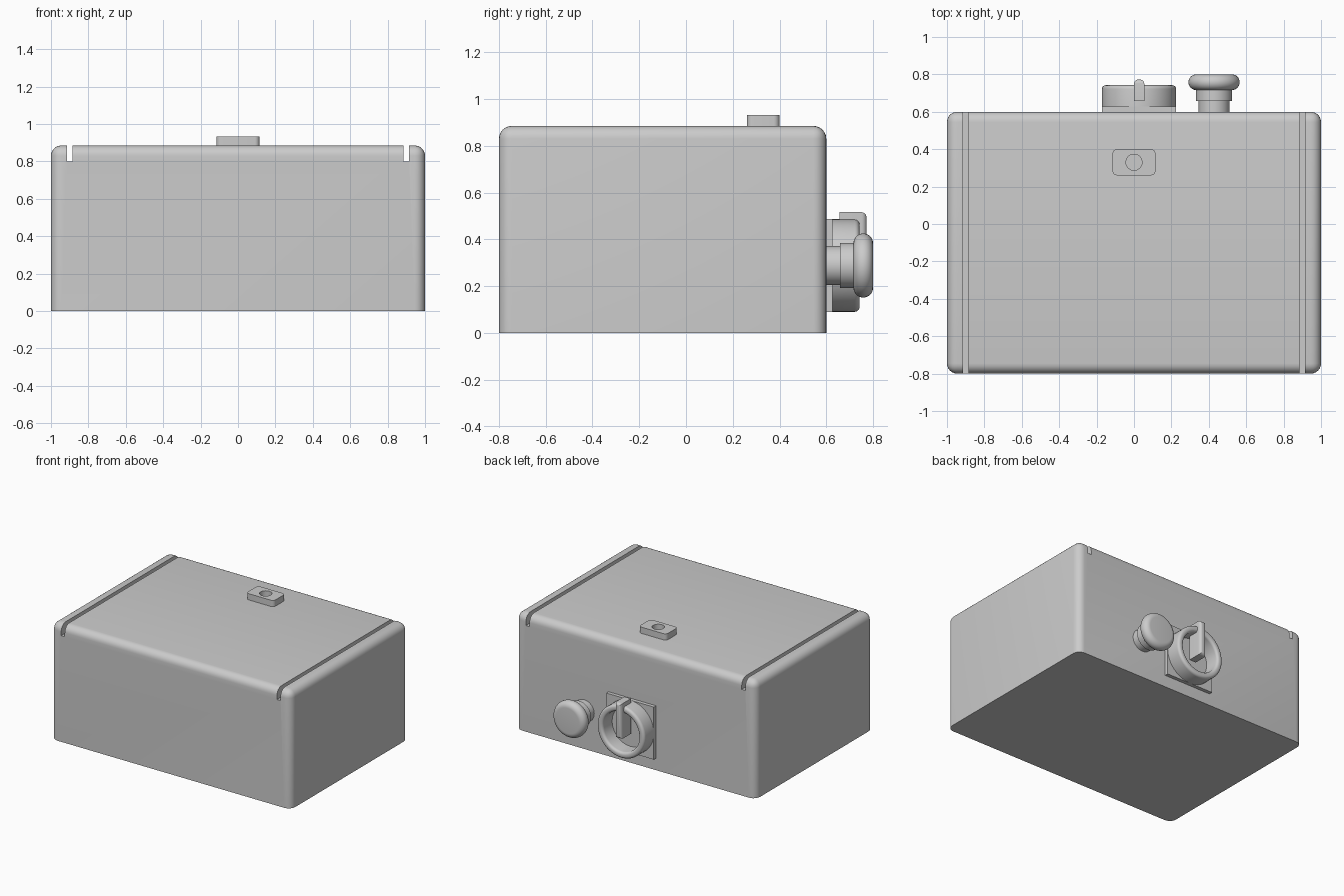
import bpy, bmesh, math
from mathutils import Matrix, Vector

if "Cube" in bpy.data.objects:
    bpy.data.objects.remove(bpy.data.objects["Cube"])

grey = bpy.data.materials.new("plain_grey")
grey.use_nodes = True
grey.diffuse_color = (0.6, 0.6, 0.6, 1)
grey.node_tree.nodes["Principled BSDF"].inputs["Base Color"].default_value = (0.6, 0.6, 0.6, 1)


def finish(name, bm):
    bmesh.ops.recalc_face_normals(bm, faces=bm.faces)
    mesh = bpy.data.meshes.new(name)
    bm.to_mesh(mesh)
    bm.free()
    mesh.materials.append(grey)
    obj = bpy.data.objects.new(name, mesh)
    bpy.context.collection.objects.link(obj)
    return obj


def smooth(obj):
    bpy.ops.object.select_all(action='DESELECT')
    obj.select_set(True)
    bpy.context.view_layer.objects.active = obj
    bpy.ops.object.shade_smooth_by_angle(angle=math.radians(30))


def box(name, low, high, radius=0, rounded=None):
    """Box between two corners; edges chosen by the rule `rounded` are bevelled."""
    low, high = Vector(low), Vector(high)
    bm = bmesh.new()
    bmesh.ops.create_cube(bm, size=1)
    size = high - low
    bm.transform(Matrix.Translation((low + high) / 2) @ Matrix.Diagonal((*size, 1)))
    if radius:
        edges = [e for e in bm.edges if rounded(e.verts[0].co, e.verts[1].co)]
        bmesh.ops.bevel(bm, geom=edges, offset=radius, segments=6, profile=0.5, affect='EDGES')
    return finish(name, bm)


def lathe(name, centre, profile, closed=False):
    """Turn (radius, y) points around a y axis through centre (x, z)."""
    bm = bmesh.new()
    verts = [bm.verts.new((r, y, 0)) for r, y in profile]
    pairs = list(zip(verts, verts[1:])) + ([(verts[-1], verts[0])] if closed else [])
    edges = [bm.edges.new(p) for p in pairs]
    bmesh.ops.spin(bm, geom=verts + edges, cent=(0, 0, 0), axis=(0, 1, 0),
                   angle=math.tau, steps=48, use_duplicate=False)
    bmesh.ops.remove_doubles(bm, verts=bm.verts, dist=0.0005)
    bm.transform(Matrix.Translation((centre[0], 0, centre[1])))
    obj = finish(name, bm)
    smooth(obj)
    return obj


def arc(r, y, radius, start, end, steps):
    return [(r + radius * math.cos(math.radians(start + (end - start) * i / steps)),
             y + radius * math.sin(math.radians(start + (end - start) * i / steps)))
            for i in range(steps + 1)]


def cut(obj, cutter):
    mod = obj.modifiers.new("cut", 'BOOLEAN')
    mod.object = cutter
    mod.solver = 'EXACT'
    bpy.context.view_layer.objects.active = obj
    bpy.ops.object.modifier_apply(modifier=mod.name)
    bpy.data.objects.remove(cutter)


# Case: rounded everywhere except around the base, with two slots across the top
case = box("case", (-1, -0.8, 0), (1, 0.6, 0.885), 0.055, lambda a, b: a.z + b.z > 0.5)
for side in (-1, 1):
    cut(case, box("slot_cutter", (side * 0.9 - 0.015, -1, 0.8), (side * 0.9 + 0.015, 1, 1)))
smooth(case)

# Tab on the lid with a round socket
tab = box("top_tab", (-0.115, 0.26, 0.88), (0.115, 0.4, 0.932), 0.025,
          lambda a, b: abs(a.z - b.z) > 0.01)
bm = bmesh.new()
bmesh.ops.create_cone(bm, cap_ends=True, segments=32, radius1=0.043, radius2=0.043, depth=0.08,
                      matrix=Matrix.Translation((0, 0.33, 0.927)))
cut(tab, finish("socket_cutter", bm))
smooth(tab)

# Dial on the back: square plate, open ring and pointer bar
dial = (0.027, 0.288)
box("dial_plate", (-0.17, 0.59, 0.09), (0.225, 0.627, 0.486))
lathe("dial_ring", dial,
      [(0.15, 0.62), (0.198, 0.62)] + arc(0.178, 0.722, 0.02, 0, 90, 5)
      + arc(0.17, 0.722, 0.02, 90, 180, 5), closed=True)
bar = box("dial_pointer", (0, 0.657, 0.25), (0.055, 0.772, 0.516), 0.022,
          lambda a, b: min(a.y, b.y) > 0.7)
smooth(bar)

# Pull knob on the back: stepped stem and a rounded head
lathe("pull_knob", (0.428, 0.288),
      [(0, 0.59), (0.083, 0.59), (0.083, 0.658), (0.097, 0.658), (0.097, 0.72)]
      + arc(0.095, 0.758, 0.042, -90, 90, 16) + [(0, 0.8)])
